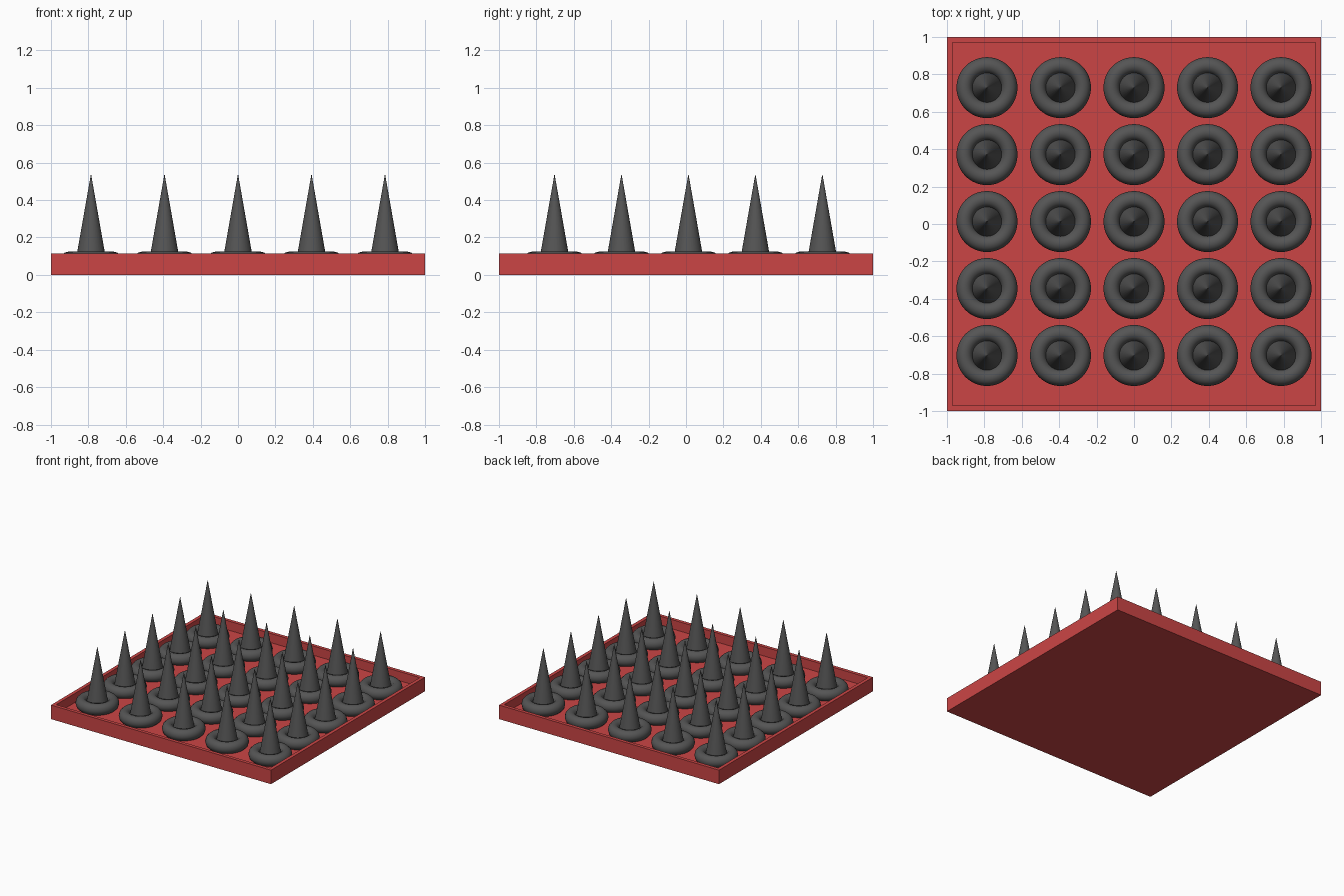
import bpy, bmesh
from math import pi, cos, sin, radians

if "Cube" in bpy.data.objects:
    bpy.data.objects.remove(bpy.data.objects["Cube"])

FLOOR, RIM_TOP, RIM = 0.04, 0.115, 0.04


def material(name, color):
    m = bpy.data.materials.new(name)
    m.diffuse_color = color
    m.use_nodes = True
    m.node_tree.nodes["Principled BSDF"].inputs["Base Color"].default_value = m.diffuse_color
    return m


red = material("red", (0.6, 0.06, 0.06, 1))
dark = material("dark_grey", (0.09, 0.09, 0.09, 1))


def finish(name, bm, mat):
    bmesh.ops.recalc_face_normals(bm, faces=bm.faces[:])
    me = bpy.data.meshes.new(name)
    bm.to_mesh(me)
    bm.free()
    me.materials.append(mat)
    ob = bpy.data.objects.new(name, me)
    bpy.context.collection.objects.link(ob)
    return ob


def smooth(ob):
    bpy.ops.object.select_all(action='DESELECT')
    ob.select_set(True)
    bpy.context.view_layer.objects.active = ob
    bpy.ops.object.shade_smooth_by_angle(angle=radians(35))


# Tray: a slab with its top inset and pushed down to leave a thin rim
bm = bmesh.new()
bmesh.ops.create_cube(bm, size=2)
for v in bm.verts:
    v.co.z = RIM_TOP if v.co.z > 0 else 0
bm.normal_update()
top = max(bm.faces, key=lambda f: f.calc_center_median().z)
bmesh.ops.inset_region(bm, faces=[top], thickness=RIM)
well = bmesh.ops.extrude_face_region(bm, geom=[top])
bmesh.ops.delete(bm, geom=[top], context='FACES_ONLY')
for g in well["geom"]:
    if isinstance(g, bmesh.types.BMVert):
        g.co.z = FLOOR
finish("tray", bm, red)

# Spike: slim cone standing on the tray floor
bm = bmesh.new()
bmesh.ops.create_cone(bm, cap_ends=True, segments=32, radius1=0.088,
                      radius2=0.001, depth=0.535 - FLOOR)
bmesh.ops.translate(bm, verts=bm.verts, vec=(0, 0, (0.535 + FLOOR) / 2))
spike = finish("spike", bm, dark)
smooth(spike)

# Collar: ring around the spike's foot
bm = bmesh.new()
N, M = 48, 12
rings = []
for i in range(N):
    a = 2 * pi * i / N
    ring = []
    for j in range(M):
        b = 2 * pi * j / M
        r = 0.119 + 0.044 * cos(b)
        ring.append(bm.verts.new((r * cos(a), r * sin(a), 0.079 + 0.046 * sin(b))))
    rings.append(ring)
for i in range(N):
    p, q = rings[i], rings[(i + 1) % N]
    for j in range(M):
        k = (j + 1) % M
        bm.faces.new((p[j], q[j], q[k], p[k]))
collar = finish("collar", bm, dark)
smooth(collar)

# Five by five grid of spikes and collars sharing the same meshes
for i in range(5):
    for j in range(5):
        loc = ((i - 2) * 0.393, 0.013 + (j - 2) * 0.358, 0)
        for src in (spike, collar):
            ob = src
            if (i, j) != (0, 0):
                ob = src.copy()
                bpy.context.collection.objects.link(ob)
            ob.location = loc
